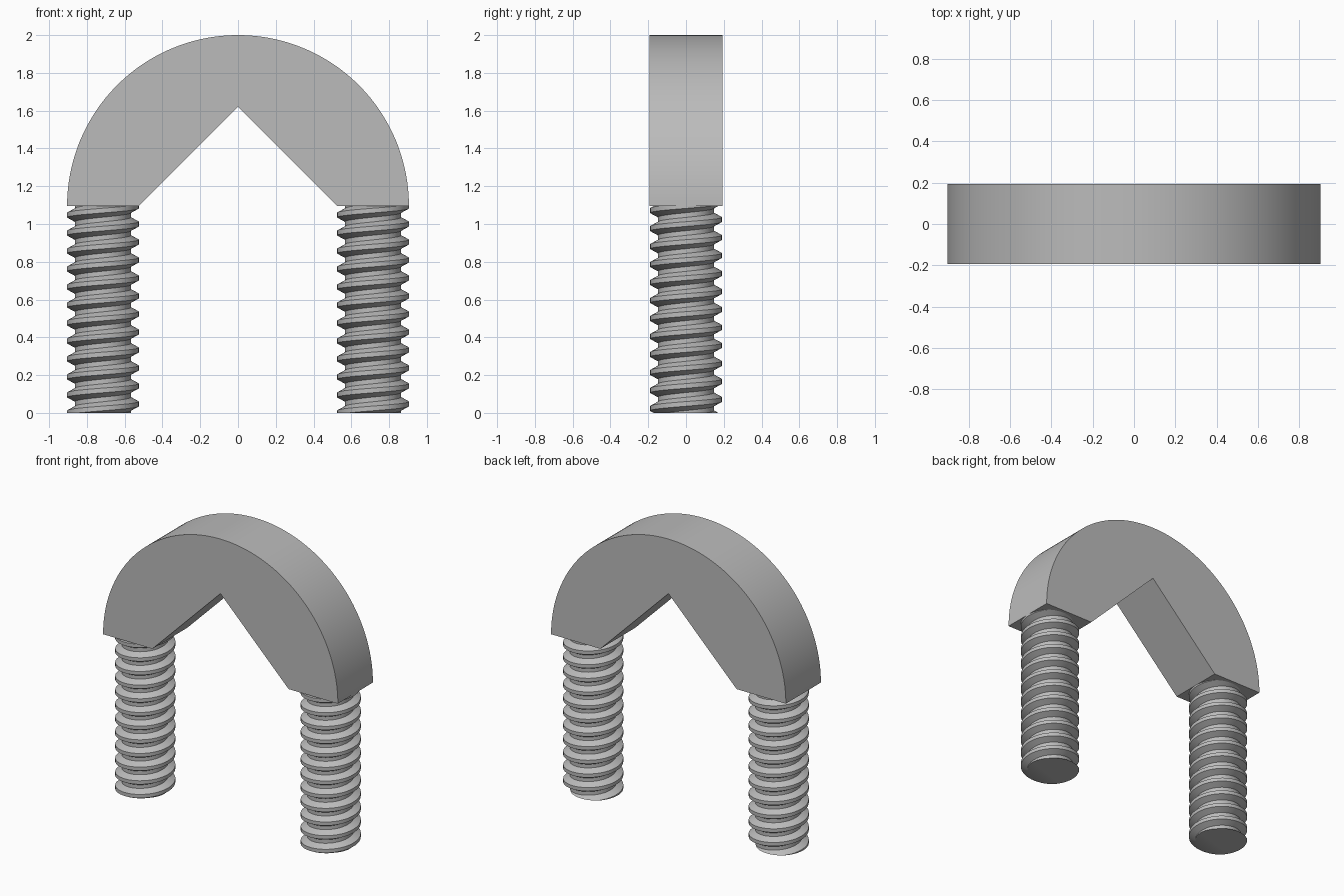
import bpy, bmesh, math
from mathutils import Vector, Matrix

old = bpy.data.objects.get("Cube")
if old:
    bpy.data.objects.remove(old, do_unlink=True)

BASE_Z = 1.095       # height where the legs meet the arch
OUTER = 0.905        # outer radius of the arch
LEG_R = 0.19         # thread crest radius
ROOT_R = 0.148       # thread root radius
DEPTH = 0.193        # half thickness of the arch
TURNS = 11.5
PITCH = BASE_Z / TURNS


def make_material(name, rgb):
    mat = bpy.data.materials.new(name)
    mat.use_nodes = True
    mat.diffuse_color = (*rgb, 1)
    mat.node_tree.nodes["Principled BSDF"].inputs["Base Color"].default_value = (*rgb, 1)
    return mat


grey = make_material("plain grey", (0.5, 0.5, 0.5))


def finish(bm, name, location=(0, 0, 0), angle=30):
    bmesh.ops.recalc_face_normals(bm, faces=bm.faces[:])
    mesh = bpy.data.meshes.new(name)
    bm.to_mesh(mesh)
    bm.free()
    mesh.materials.append(grey)
    obj = bpy.data.objects.new(name, mesh)
    obj.location = location
    bpy.context.collection.objects.link(obj)
    bpy.ops.object.select_all(action="DESELECT")
    obj.select_set(True)
    bpy.context.view_layer.objects.active = obj
    bpy.ops.object.shade_smooth_by_angle(angle=math.radians(angle))
    return obj


# Arch: half disc with a right-angled notch, extruded front to back
bm = bmesh.new()
inner = OUTER - 2 * LEG_R
steps = 96
outline = [(OUTER * math.cos(math.pi * i / steps), OUTER * math.sin(math.pi * i / steps))
           for i in range(steps + 1)]
outline += [(-inner, 0), (0, inner), (inner, 0)]
front = bm.faces.new([bm.verts.new((x, -DEPTH, BASE_Z + z)) for x, z in outline])
extruded = bmesh.ops.extrude_face_region(bm, geom=[front], use_keep_orig=True)
back = [g for g in extruded["geom"] if isinstance(g, bmesh.types.BMVert)]
bmesh.ops.translate(bm, verts=back, vec=(0, 2 * DEPTH, 0))
finish(bm, "arch")


# Threaded leg: one tooth profile swept along a helix, then trimmed flat
def threaded_leg(name, x):
    bm = bmesh.new()
    tooth = [(-0.5, ROOT_R), (-0.37, ROOT_R), (-0.13, LEG_R),
             (0.13, LEG_R), (0.37, ROOT_R), (0.5, ROOT_R)]
    start = -2 * PITCH
    verts = [bm.verts.new((-r, 0, start + t * PITCH)) for t, r in tooth]
    edges = [bm.edges.new(pair) for pair in zip(verts, verts[1:])]
    per_turn = 48
    count = int((TURNS + 4) * per_turn)
    bmesh.ops.spin(bm, geom=verts + edges, cent=(0, 0, 0), axis=(0, 0, 1),
                   dvec=(0, 0, PITCH / per_turn), steps=count,
                   angle=2 * math.pi * count / per_turn)
    bmesh.ops.remove_doubles(bm, verts=bm.verts[:], dist=0.0005)
    for z, up in ((0, -1), (BASE_Z, 1)):
        cut = bmesh.ops.bisect_plane(bm, geom=bm.verts[:] + bm.edges[:] + bm.faces[:],
                                     plane_co=(0, 0, z), plane_no=(0, 0, up),
                                     clear_outer=True)
        rim = [g for g in cut["geom_cut"] if isinstance(g, bmesh.types.BMEdge)]
        bmesh.ops.holes_fill(bm, edges=rim, sides=0)
    finish(bm, name, (x, 0, 0))


threaded_leg("right_leg", -(OUTER - LEG_R))
threaded_leg("left_leg", OUTER - LEG_R)
